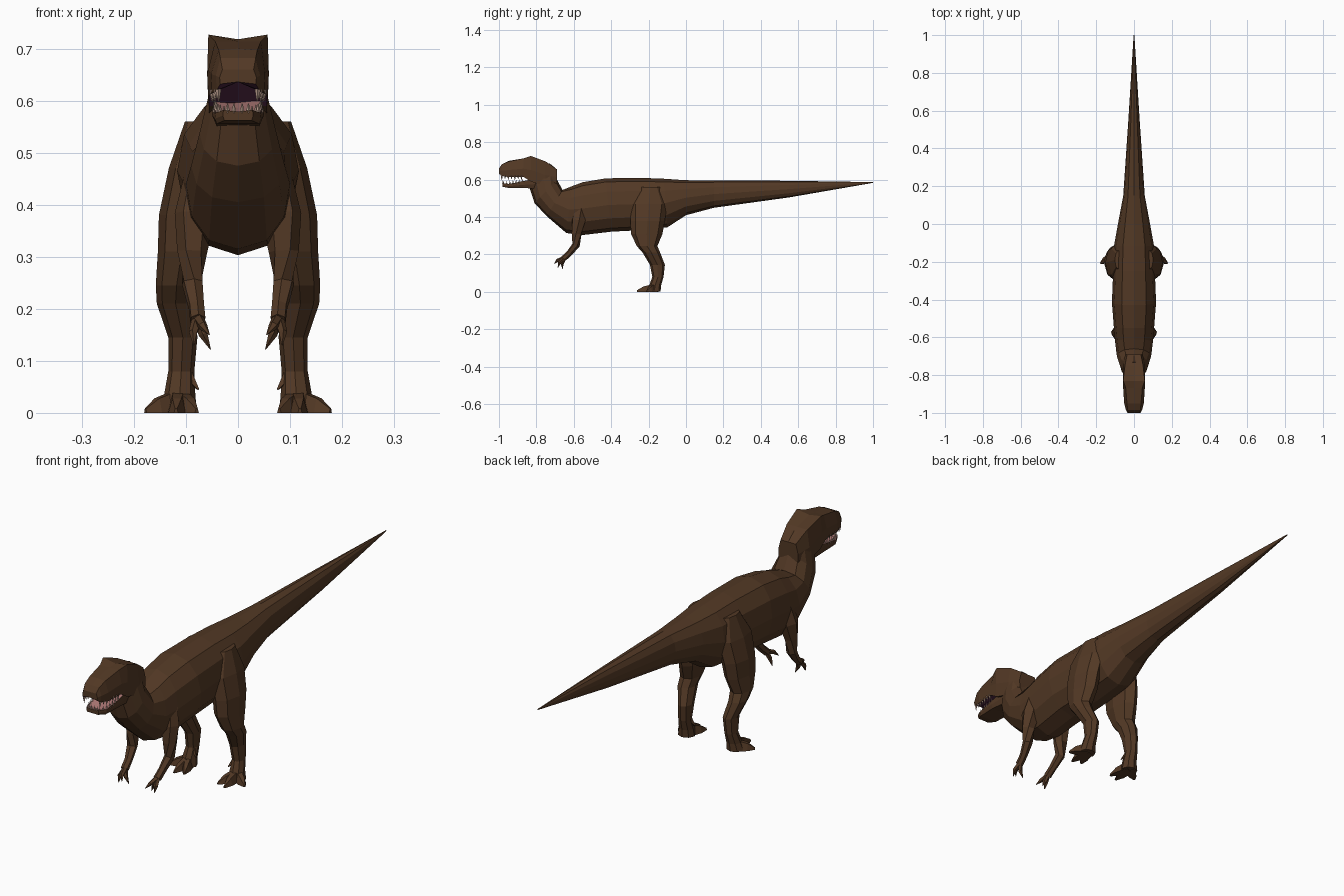
import bpy, bmesh, math
from mathutils import Vector

if "Cube" in bpy.data.objects:
    bpy.data.objects.remove(bpy.data.objects["Cube"])


def material(name, rgb):
    m = bpy.data.materials.new(name)
    m.diffuse_color = (*rgb, 1)
    m.use_nodes = True
    m.node_tree.nodes["Principled BSDF"].inputs["Base Color"].default_value = m.diffuse_color
    return m


HIDE = material("brown hide", (0.085, 0.040, 0.018))
MOUTH = material("purple mouth", (0.075, 0.020, 0.050))
GUM = material("pink gum", (0.42, 0.19, 0.18))
TEETH = material("tooth ivory", (0.55, 0.38, 0.30))


def loft(bm, rings):
    """Skin a list of equal-length point rings and cap both ends."""
    vs = [[bm.verts.new(p) for p in r] for r in rings]
    n = len(vs[0])
    for a, b in zip(vs, vs[1:]):
        for i in range(n):
            j = (i + 1) % n
            bm.faces.new((a[i], a[j], b[j], b[i]))
    bm.faces.new(vs[0])
    bm.faces.new(vs[-1])


def tube(bm, path, n=6):
    """Tapered limb through (x, y, z, radius) stations."""
    pts = [Vector(p[:3]) for p in path]
    rings = []
    for i, p in enumerate(pts):
        d = pts[min(i + 1, len(pts) - 1)] - pts[max(i - 1, 0)]
        q = d.to_track_quat('Z', 'X')
        rings.append([p + q @ Vector((math.cos(k * math.tau / n), math.sin(k * math.tau / n), 0))
                      * path[i][3] for k in range(n)])
    loft(bm, rings)


def finish(name, bm, mats, mirror=False, rule=None):
    bmesh.ops.recalc_face_normals(bm, faces=bm.faces[:])
    bm.normal_update()
    if rule:
        for f in bm.faces:
            f.material_index = rule(f)
    me = bpy.data.meshes.new(name)
    bm.to_mesh(me)
    bm.free()
    for m in mats:
        me.materials.append(m)
    ob = bpy.data.objects.new(name, me)
    bpy.context.collection.objects.link(ob)
    if mirror:
        ob.modifiers.new("mirror", 'MIRROR')
    return ob


# Tail, torso and neck: top y, top z, bottom y, bottom z, half width
body = [(1.0, .587, 1.0, .583, .002), (.55, .594, .55, .505, .03),
        (.15, .596, .15, .45, .057), (0, .597, 0, .41, .085),
        (-.12, .605, -.10, .345, .105), (-.25, .61, -.24, .33, .11),
        (-.43, .607, -.40, .322, .117), (-.55, .587, -.56, .303, .106),
        (-.61, .565, -.64, .315, .10), (-.66, .545, -.745, .405, .09),
        (-.69, .60, -.81, .475, .074), (-.69, .655, -.835, .553, .058),
        (-.73, .688, -.83, .60, .052)]
bm = bmesh.new()
rings = []
for ty, tz, by, bz, w in body:
    ring = []
    for k in range(12):
        a = k * math.tau / 12
        t, s = (1 + math.cos(a)) / 2, math.sin(a)
        x = math.copysign(abs(s) ** .85, s) * w if k % 6 else 0
        ring.append((x, by + (ty - by) * t, bz + (tz - bz) * t))
    rings.append(ring)
loft(bm, rings)
finish("body_and_tail", bm, [HIDE])


def jaw_ring(y, zt, zb, wt, wb, top=0, bottom=0):
    """Boxy head section; top and bottom shift the centre line."""
    zm, wm = (zt * .45 + zb * .55), max(wt, wb) * 1.04
    half = [(wt, zt), (wm, zm), (wb, zb)]
    return ([(0, y, zt + top)] + [(x, y, z) for x, z in half] + [(0, y, zb + bottom)]
            + [(-x, y, z) for x, z in reversed(half)])


# Skull with raised brows and an arched purple palate
bm = bmesh.new()
loft(bm, [jaw_ring(*r) for r in [
    (-.69, .655, .58, .036, .045), (-.75, .697, .565, .048, .056),
    (-.83, .727, .59, .057, .056, -.009), (-.868, .714, .614, .044, .055, 0, .022),
    (-.95, .697, .614, .037, .050, .003, .022), (-.985, .682, .620, .034, .041, 0, .016),
    (-1.0, .660, .632, .030, .034, 0, .004)]])
finish("skull", bm, [HIDE, MOUTH],
       rule=lambda f: int(f.normal.z < -.35 and f.calc_center_median().y < -.82))

# Lower jaw with a pink hollow top
bm = bmesh.new()
loft(bm, [jaw_ring(*r) for r in [
    (-.79, .61, .55, .045, .040), (-.87, .592, .556, .048, .043, -.006),
    (-.95, .577, .556, .043, .040, -.006), (-.982, .582, .562, .028, .026, -.003)]])
finish("lower_jaw", bm, [HIDE, GUM],
       rule=lambda f: int(f.normal.z > .5 and f.calc_center_median().y < -.82))

# Teeth along both jaws
bm = bmesh.new()
for i in range(7):
    t = i / 6
    y = -.88 - .105 * t
    xu = .051 - .013 * t ** 2
    tube(bm, [(xu, y, .622, .006), (xu * .97, y, .598 + .006 * (i % 2), .0008)], 4)
    y = -.875 - .1 * t
    xl = .044 - .017 * t ** 3
    zl = .59 - .014 * t
    tube(bm, [(xl, y, zl - .008, .005), (xl, y, zl + .014, .0008)], 4)
for x in (.008, .02):
    tube(bm, [(x, -.978, .577, .005), (x, -.979, .595, .0008)], 4)
finish("teeth", bm, [TEETH], mirror=True)

# Hind legs: x, y, z, radius x, radius y
leg = [(.080, -.19, .56, .022, .05), (.088, -.20, .47, .045, .10),
       (.103, -.205, .38, .049, .092), (.108, -.21, .31, .046, .084),
       (.118, -.208, .245, .040, .055), (.120, -.185, .21, .036, .047),
       (.106, -.153, .145, .028, .040), (.109, -.150, .08, .025, .030),
       (.112, -.165, .035, .030, .032), (.115, -.17, .002, .036, .034)]
bm = bmesh.new()
loft(bm, [[(x + rx * math.cos(k * math.tau / 8), y + ry * math.sin(k * math.tau / 8), z)
           for k in range(8)] for x, y, z, rx, ry in leg])
# Toes with wedge tips
for dx, dy in ((-.035, -.085), (.005, -.098), (.064, -.045)):
    side = Vector((-dy, dx, 0)).normalized()
    base = Vector((.114, -.165, 0))
    rings = []
    for t, w, h in ((0, .022, .045), (.65, .017, .028), (1, .004, .008)):
        c = base + Vector((dx, dy, 0)) * t
        rings.append([c - side * w, c + side * w, c + side * w * .5 + Vector((0, 0, h)),
                      c - side * w * .5 + Vector((0, 0, h))])
    loft(bm, rings)
# Small inner spur
tube(bm, [(.095, -.16, .07, .012), (.076, -.175, .045, .002)], 4)
finish("hind_legs", bm, [HIDE], mirror=True)

# Arms with clawed fingers
bm = bmesh.new()
tube(bm, [(.070, -.56, .47, .03), (.082, -.575, .38, .040), (.088, -.585, .31, .029),
          (.088, -.588, .25, .021), (.080, -.625, .205, .016), (.077, -.655, .178, .016)])
for tip in ((.055, -.705, .150), (.053, -.66, .122), (.085, -.685, .130)):
    base = Vector((.077, -.65, .183))
    mid = base.lerp(Vector(tip), .6) + Vector((.004, -.006, .004))
    tube(bm, [(*base, .011), (*mid, .009), (*tip, .001)], 5)
finish("arms", bm, [HIDE], mirror=True)
